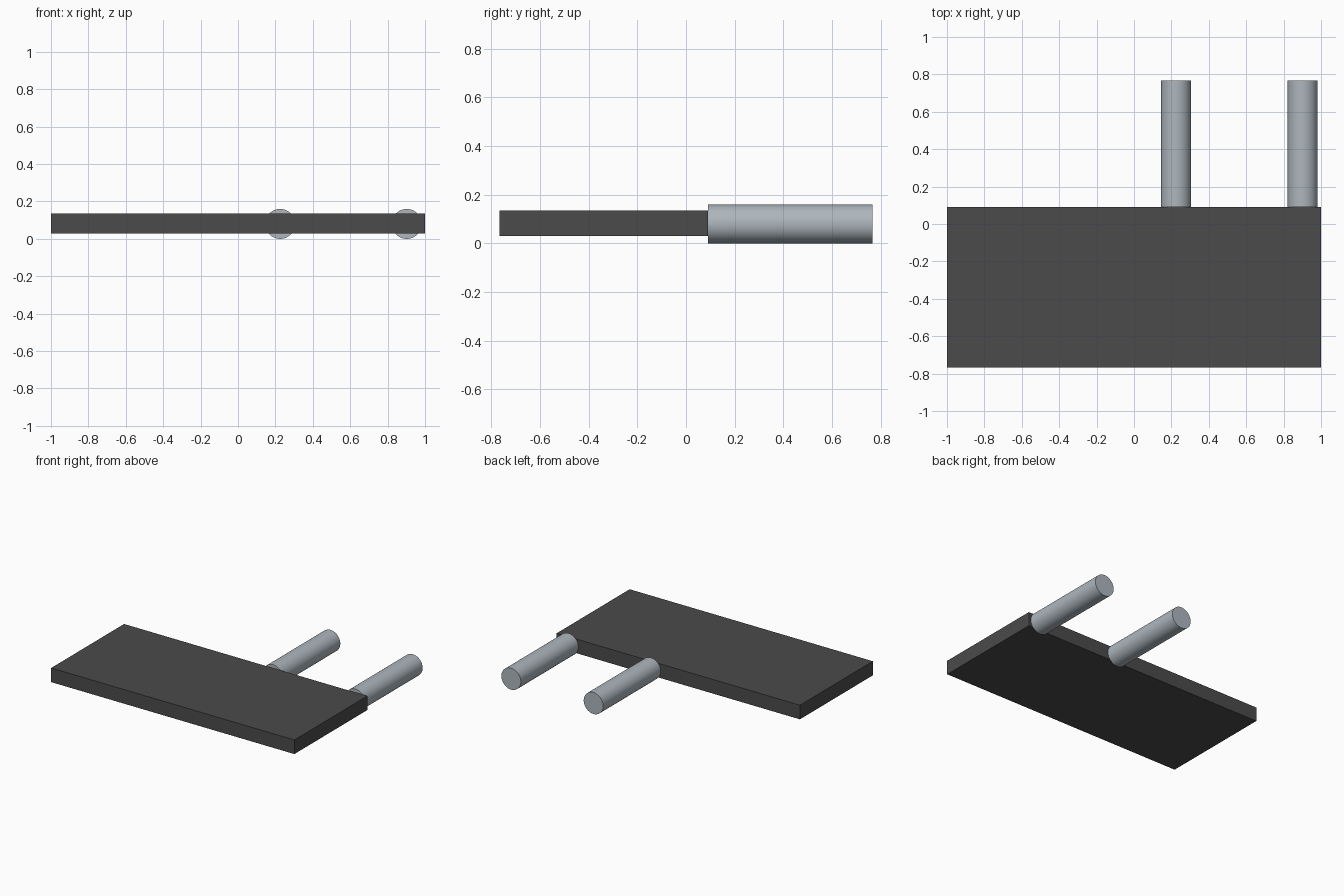
import bpy
import math

cube = bpy.data.objects.get("Cube")
if cube:
    bpy.data.objects.remove(cube, do_unlink=True)


def make_material(name, rgb, metallic=0.0):
    mat = bpy.data.materials.new(name)
    mat.use_nodes = True
    color = (*rgb, 1.0)
    mat.diffuse_color = color
    mat.node_tree.nodes["Principled BSDF"].inputs["Base Color"].default_value = color
    return mat


charcoal = make_material("charcoal", (0.07, 0.07, 0.07))
steel = make_material("steel_grey", (0.42, 0.47, 0.51))

FRONT, JOIN, BACK = -0.766, 0.09, 0.766
RADIUS = 0.08

# Flat rectangular slab
bpy.ops.mesh.primitive_cube_add(size=1, location=(0, (FRONT + JOIN) / 2, RADIUS + 0.002))
slab = bpy.context.object
slab.name = "slab"
slab.scale = (2, JOIN - FRONT, 0.105)
bpy.ops.object.transform_apply(location=False, rotation=False, scale=True)
slab.data.materials.append(charcoal)

# Two round pegs standing out of the back edge
for name, x in (("inner_peg", 0.225), ("outer_peg", 0.902)):
    bpy.ops.mesh.primitive_cylinder_add(
        vertices=48, radius=RADIUS, depth=BACK - JOIN,
        location=(x, (JOIN + BACK) / 2, RADIUS), rotation=(math.pi / 2, 0, 0))
    peg = bpy.context.object
    peg.name = name
    peg.data.materials.append(steel)
    bpy.ops.object.shade_smooth_by_angle(angle=math.radians(30))
